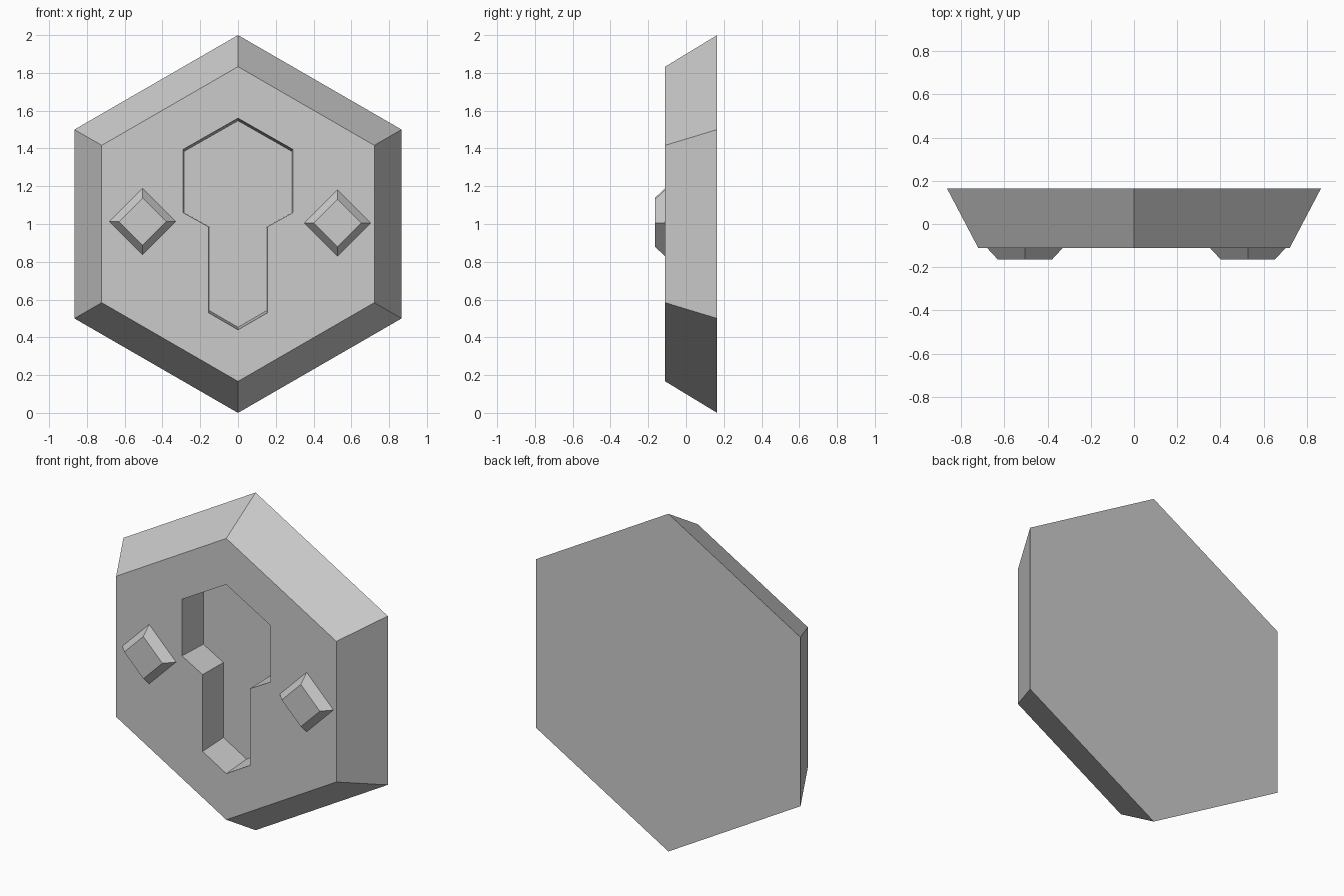
import bpy
import bmesh
from math import sin, cos, tau

cube = bpy.data.objects.get("Cube")
if cube:
    bpy.data.objects.remove(cube, do_unlink=True)

grey = bpy.data.materials.new("plain grey")
grey.use_nodes = True
colour = (0.6, 0.6, 0.6, 1)
grey.diffuse_color = colour
grey.node_tree.nodes["Principled BSDF"].inputs["Base Color"].default_value = colour

BACK, FRONT, STUD_TOP, FLOOR = 0.165, -0.11, -0.165, 0.08


def frustum(name, outline, centre, y0, s0, y1, s1):
    """Flat-sided solid: an x-z outline scaled by s0 at depth y0 and s1 at y1."""
    bm = bmesh.new()
    rings = []
    for y, s in ((y0, s0), (y1, s1)):
        ring = [bm.verts.new((centre[0] + x * s, y, centre[1] + z * s)) for x, z in outline]
        bm.faces.new(ring)
        rings.append(ring)
    n = len(outline)
    for i in range(n):
        j = (i + 1) % n
        bm.faces.new((rings[0][i], rings[0][j], rings[1][j], rings[1][i]))
    bmesh.ops.recalc_face_normals(bm, faces=bm.faces)
    mesh = bpy.data.meshes.new(name)
    bm.to_mesh(mesh)
    bm.free()
    mesh.materials.append(grey)
    obj = bpy.data.objects.new(name, mesh)
    bpy.context.collection.objects.link(obj)
    return obj


def polygon(sides):
    return [(sin(tau * i / sides), cos(tau * i / sides)) for i in range(sides)]


# Bevelled hexagonal plate
plate = frustum("hexagon_plate", polygon(6), (0, 1), BACK, 1, FRONT, 0.833)

# Keyhole recess, slightly narrower at its floor
half = [(0, 0.56), (0.29, 0.395), (0.29, 0.06), (0.155, -0.015), (0.155, -0.47), (0, -0.56)]
keyhole = half + [(-x, z) for x, z in half[-2:0:-1]]
taper = 0.024
cutter = frustum("keyhole_cutter", keyhole, (0, 1),
                 FLOOR, 1 - taper, 2 * FRONT - FLOOR, 1 + taper)
cutter.hide_render = True
cut = plate.modifiers.new("keyhole recess", "BOOLEAN")
cut.operation = "DIFFERENCE"
cut.solver = "EXACT"
cut.object = cutter
bpy.context.view_layer.objects.active = plate
bpy.ops.object.modifier_apply(modifier=cut.name)
bpy.data.objects.remove(cutter, do_unlink=True)

# Diamond studs either side of the recess
for name, centre in (("right_stud", (-0.505, 1.013)), ("left_stud", (0.527, 1.005))):
    frustum(name, polygon(4), centre, FRONT, 0.176, STUD_TOP, 0.125)
